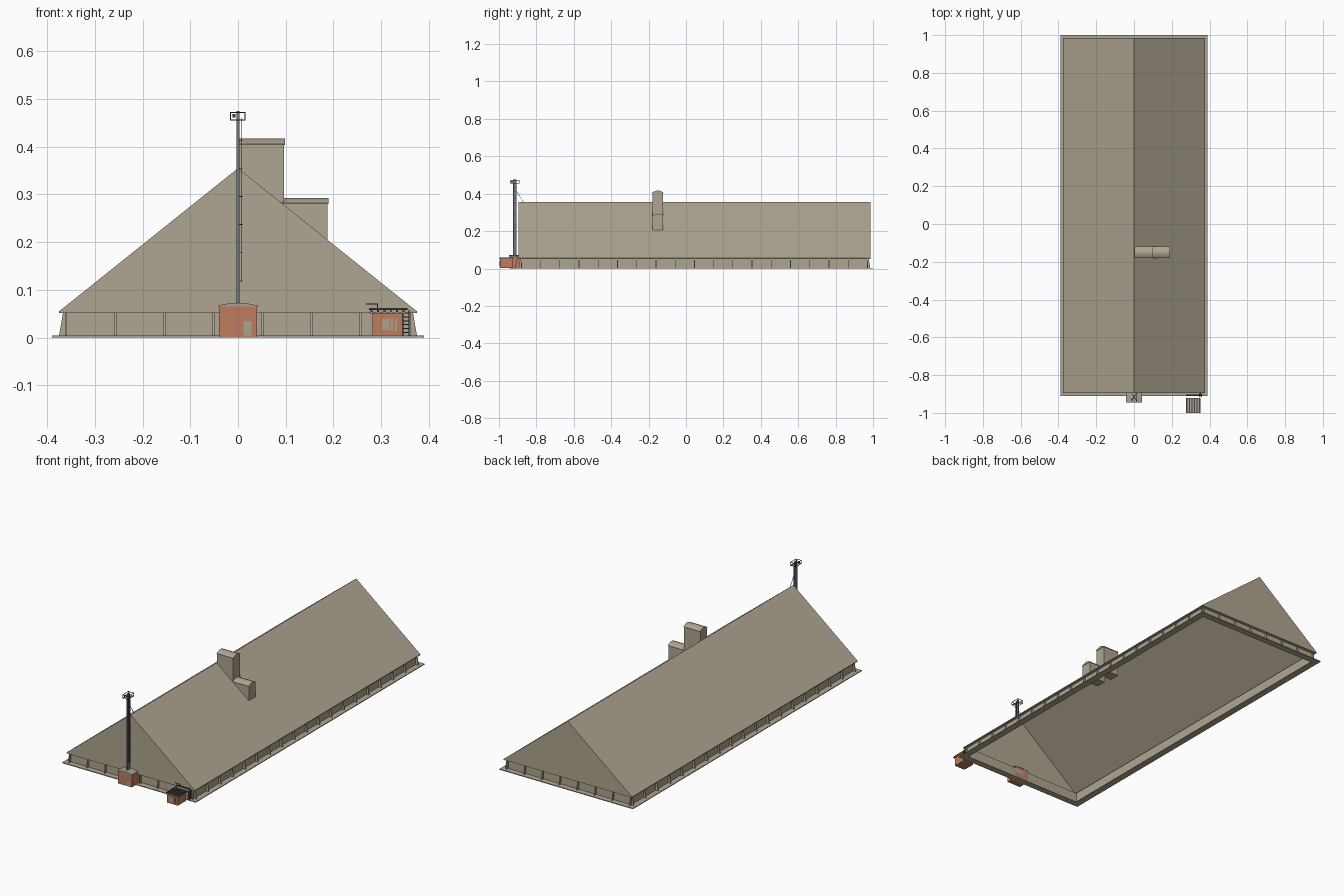
import bpy
import bmesh
import math
from mathutils import Vector, Matrix

if "Cube" in bpy.data.objects:
    bpy.data.objects.remove(bpy.data.objects["Cube"], do_unlink=True)


def material(name, rgb):
    m = bpy.data.materials.new(name)
    m.use_nodes = True
    m.diffuse_color = (*rgb, 1)
    m.node_tree.nodes["Principled BSDF"].inputs["Base Color"].default_value = (*rgb, 1)
    return m


TAN = material("tan concrete", (0.43, 0.375, 0.285))
BRICK = material("red brick", (0.52, 0.20, 0.11))
STEEL = material("grey steel", (0.17, 0.19, 0.22))
DARK = material("dark steel", (0.06, 0.06, 0.06))
PALE = material("pale grey", (0.40, 0.36, 0.29))

MID = 0.045               # y centre of the hall
EAVE, RIDGE = 0.055, 0.355
WX, WY = 0.36, 0.925      # wall half sizes
RX, RY = 0.375, 0.941     # roof half sizes


def finish(bm, name, mat):
    bmesh.ops.recalc_face_normals(bm, faces=bm.faces)
    me = bpy.data.meshes.new(name)
    bm.to_mesh(me)
    bm.free()
    me.materials.append(mat)
    ob = bpy.data.objects.new(name, me)
    bpy.context.collection.objects.link(ob)
    return ob


def add_box(bm, lo, hi):
    lo, hi = Vector(lo), Vector(hi)
    mat = Matrix.Translation((lo + hi) / 2) @ Matrix.Diagonal((*(hi - lo), 1))
    bmesh.ops.create_cube(bm, size=1, matrix=mat)


def add_bar(bm, p, q, w):
    p, q = Vector(p), Vector(q)
    rot = (q - p).to_track_quat('Z', 'Y').to_matrix().to_4x4()
    mat = Matrix.Translation((p + q) / 2) @ rot @ Matrix.Diagonal((w, w, (q - p).length, 1))
    bmesh.ops.create_cube(bm, size=1, matrix=mat)


def add_prism(bm, points, offset):
    base = bm.faces.new([bm.verts.new(p) for p in points])
    ext = bmesh.ops.extrude_face_region(bm, geom=[base], use_keep_orig=True)
    new = [v for v in ext["geom"] if isinstance(v, bmesh.types.BMVert)]
    bmesh.ops.translate(bm, verts=new, vec=offset)


def boxes(name, mat, *pairs):
    bm = bmesh.new()
    for lo, hi in pairs:
        add_box(bm, lo, hi)
    return finish(bm, name, mat)


def rect(bm, hx, hy, z):
    return [bm.verts.new((sx * hx, MID + sy * hy, z))
            for sx, sy in ((-1, -1), (1, -1), (1, 1), (-1, 1))]


def strip(bm, a, b):
    for i in range(4):
        j = (i + 1) % 4
        bm.faces.new((a[i], a[j], b[j], b[i]))


# Paved border around the open hall
bm = bmesh.new()
loops = [rect(bm, x, y, z) for x, y, z in
         ((0.39, 0.955, 0), (0.39, 0.955, 0.004), (0.355, 0.92, 0.004), (0.355, 0.92, 0))]
for i in range(4):
    strip(bm, loops[i], loops[(i + 1) % 4])
finish(bm, "ground_border", TAN)

# Low perimeter wall
bm = bmesh.new()
strip(bm, rect(bm, WX, WY, 0.002), rect(bm, WX, WY, EAVE))
finish(bm, "wall", TAN)

# Gabled roof shell with soffit
bm = bmesh.new()
eave = rect(bm, RX, RY, EAVE)
f = bm.verts.new((0, MID - RY, RIDGE))
b = bm.verts.new((0, MID + RY, RIDGE))
for face in ((eave[0], eave[1], f), (eave[2], eave[3], b),
             (eave[1], eave[2], b, f), (eave[3], eave[0], f, b)):
    bm.faces.new(face)
lip = rect(bm, RX, RY, EAVE - 0.004)
strip(bm, eave, lip)
strip(bm, lip, rect(bm, WX, WY, EAVE - 0.004))
finish(bm, "roof", TAN)

# Tapered buttress fins around the wall
bm = bmesh.new()
T = 0.004


def fin(pos, out, along):
    prof = [(0, 0.004), (0.015, 0.004), (0.007, 0.051), (0, 0.051)]
    pts = [pos + out * d + Vector((0, 0, z)) - along * T / 2 for d, z in prof]
    add_prism(bm, pts, along * T)


X, Y = Vector((1, 0, 0)), Vector((0, 1, 0))
for s in (-1, 1):
    for i in range(19):
        fin(Vector((s * WX, MID + (i / 9 - 1) * WY, 0)), X * s, Y)
    for i in range(8):
        fin(Vector(((i / 3.5 - 1) * WX, MID + s * WY, 0)), Y * s, X)
finish(bm, "wall_fins", TAN)


# Stepped vent tower with arched caps
def arch(y0, y1, z, rise, n=8):
    return [(y0 + (y1 - y0) * i / n, z + rise * math.sin(math.pi * i / n)) for i in range(n + 1)]


def vent(name, x0, x1, bottom, top):
    boxes(name + "_body", TAN, ((x0, -0.178, bottom), (x1 - 0.002, -0.122, top)))
    bm = bmesh.new()
    prof = [(-0.122, top - 0.002), (-0.18, top - 0.002)] + arch(-0.181, -0.119, top, 0.011)
    add_prism(bm, [(x0, y, z) for y, z in prof], X * (x1 - x0))
    finish(bm, name + "_cap", TAN)


vent("tall_vent", 0.002, 0.098, 0.27, 0.406)
vent("low_vent", 0.09, 0.19, 0.2, 0.282)

# Brick booth at the foot of the mast
boxes("booth", BRICK, ((-0.04, -0.943, 0), (0.04, -0.88, 0.066)))
bm = bmesh.new()
add_prism(bm, [(x, -0.946, z) for x, z in
               [(0.042, 0.065), (-0.042, 0.065)] + arch(-0.042, 0.042, 0.067, 0.006)], Y * 0.06)
finish(bm, "booth_roof", PALE)
boxes("booth_door", PALE, ((0.012, -0.945, 0.004), (0.028, -0.942, 0.035)))

# Mast with ladder, platform and stay
boxes("mast", STEEL, ((-0.003, -0.924, 0.06), (0.003, -0.906, 0.475)))
bm = bmesh.new()
for y in (-0.921, -0.909):
    add_bar(bm, (0.008, y, 0.115), (0.008, y, 0.46), 0.0015)
for i in range(18):
    z = 0.12 + i * 0.0195
    add_bar(bm, (0.008, -0.921, z), (0.008, -0.909, z), 0.0015)
    if i % 3 == 0:
        add_bar(bm, (0.003, -0.915, z), (0.009, -0.915, z), 0.0015)
finish(bm, "mast_ladder", DARK)
bm = bmesh.new()
corners = [(-0.016, -0.94), (0.015, -0.94), (0.015, -0.892), (-0.016, -0.892)]
for i, (x, y) in enumerate(corners):
    x2, y2 = corners[(i + 1) % 4]
    for z in (0.456, 0.472):
        add_bar(bm, (x, y, z), (x2, y2, z), 0.002)
    add_bar(bm, (x, y, 0.455), (x, y, 0.473), 0.002)
    add_bar(bm, (0, -0.915, 0.456), (x, y, 0.456), 0.002)
add_box(bm, (-0.012, -0.935, 0.461), (-0.005, -0.925, 0.469))
finish(bm, "mast_platform", DARK)
bm = bmesh.new()
add_bar(bm, (0, -0.908, 0.415), (0, -0.868, 0.354), 0.002)
finish(bm, "mast_stay", DARK)

# Brick shed with ribbed roof
boxes("shed", BRICK, ((0.282, -0.994, 0.004), (0.345, -0.925, 0.05)))
boxes("shed_roof", PALE, ((0.276, -1.0, 0.05), (0.351, -0.92, 0.054)))
boxes("shed_ribs", DARK, *[((x, -0.998, 0.054), (x + 0.004, -0.922, 0.059))
                          for x in (0.278 + i * 0.0134 for i in range(6))])
boxes("shed_windows", PALE,
      ((0.302, -0.996, 0.016), (0.317, -0.993, 0.04)),
      ((0.321, -0.996, 0.014), (0.325, -0.993, 0.04)),
      ((0.329, -0.996, 0.014), (0.333, -0.993, 0.04)))

# Service stair and pipe behind the shed
bm = bmesh.new()
for i in range(6):
    z = 0.01 + i * 0.008
    add_box(bm, (0.346, -0.914, z), (0.358, -0.896, z + 0.002))
for x in (0.346, 0.358):
    add_bar(bm, (x, -0.914, 0.004), (x, -0.9, 0.058), 0.002)
add_bar(bm, (0.275, -0.905, 0.06), (0.355, -0.905, 0.06), 0.004)
add_bar(bm, (0.292, -0.905, 0.06), (0.292, -0.905, 0.07), 0.002)
add_bar(bm, (0.268, -0.905, 0.07), (0.293, -0.905, 0.07), 0.002)
finish(bm, "service_stair", DARK)
